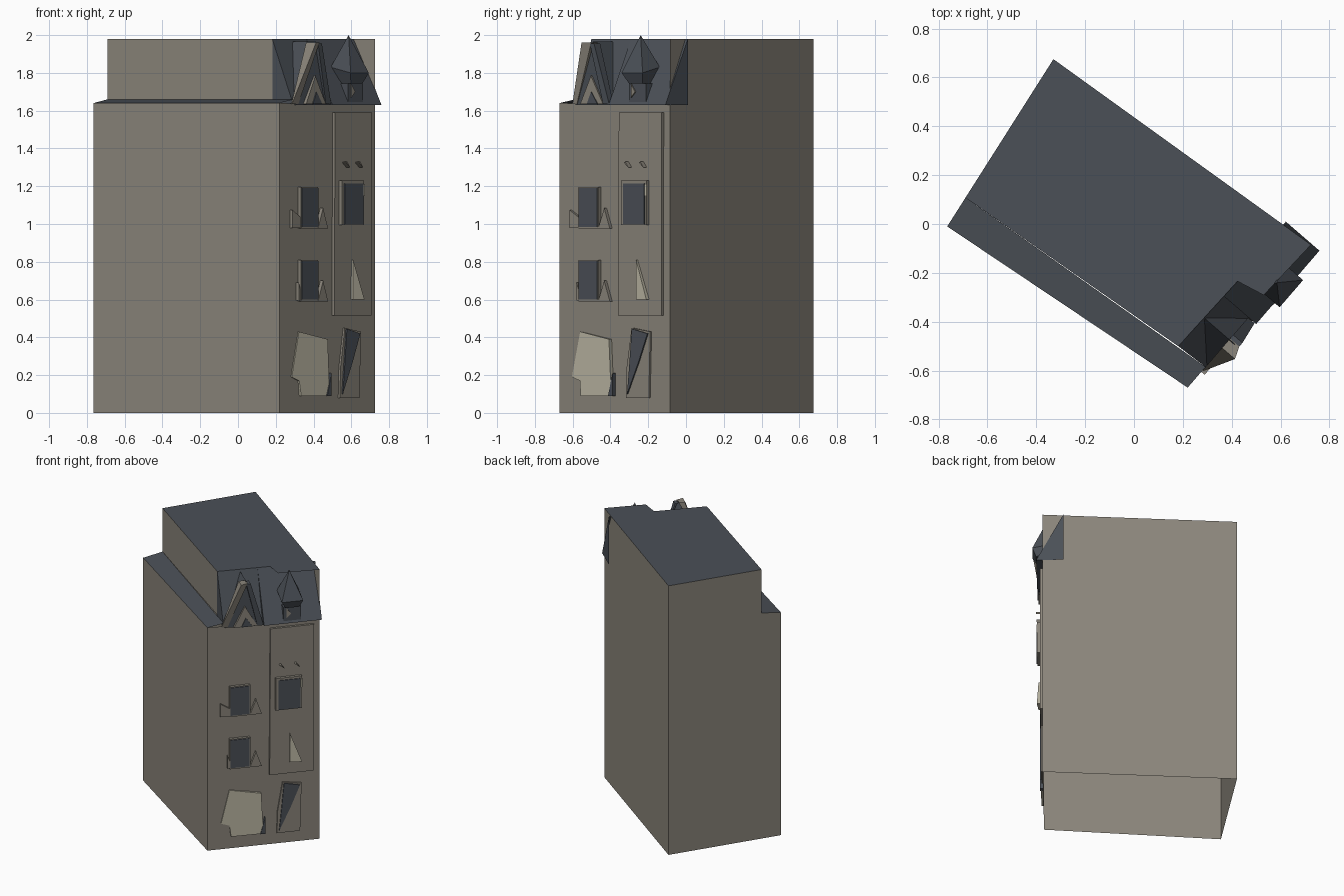
import bpy
import bmesh
from mathutils import Vector

if "Cube" in bpy.data.objects:
    bpy.data.objects.remove(bpy.data.objects["Cube"], do_unlink=True)


def material(name, rgb):
    m = bpy.data.materials.new(name)
    m.use_nodes = True
    m.diffuse_color = (*rgb, 1)
    m.node_tree.nodes["Principled BSDF"].inputs["Base Color"].default_value = (*rgb, 1)
    return m


STONE = material("stone", (0.26, 0.238, 0.2))
SLATE = material("slate", (0.07, 0.08, 0.095))
CREAM = material("cream_stone", (0.5, 0.47, 0.37))

# Footprint corners; the street facade runs from front to right
left = Vector((-0.765, -0.01, 0))
front = Vector((0.22, -0.67, 0))
right = Vector((0.725, -0.085, 0))
back = Vector((-0.33, 0.675, 0))
along = (right - front).normalized()
outward = Vector((along.y, -along.x, 0))
WIDTH = (right - front).length
EAVE, TOP = 1.63, 1.98


def on(u, w, z):
    """Point at u along the facade, w out from it, z up."""
    return front + along * u + outward * w + Vector((0, 0, z))


def up(p, z):
    return Vector((p.x, p.y, z))


def surface(name, polygons, mat):
    bm = bmesh.new()
    for poly in polygons:
        bm.faces.new([bm.verts.new(p) for p in poly])
    bmesh.ops.remove_doubles(bm, verts=bm.verts, dist=0.0005)
    bmesh.ops.recalc_face_normals(bm, faces=bm.faces)
    mesh = bpy.data.meshes.new(name)
    bm.to_mesh(mesh)
    bm.free()
    mesh.materials.append(mat)
    ob = bpy.data.objects.new(name, mesh)
    bpy.context.collection.objects.link(ob)
    return ob


def plate(name, points, mat, base=0.0):
    """Facade relief: (u, z, w) outline joined back to depth base."""
    face = [on(u, w, z) for u, z, w in points]
    rear = [on(u, base, z) for u, z, w in points]
    n = len(points)
    sides = [[face[i], face[(i + 1) % n], rear[(i + 1) % n], rear[i]] for i in range(n)]
    return surface(name, [face] + sides, mat)


def panel(name, u0, u1, z0, z1, w, mat, base=0.0):
    return plate(name, [(u0, z0, w), (u1, z0, w), (u1, z1, w), (u0, z1, w)], mat, base)


def flat(points, w):
    return [(u, z, w) for u, z in points]


# Main walls, open underneath
step = left.lerp(back, 0.172)
ridge_l, ridge_r = on(0.103, -0.14, TOP), on(0.777, -0.14, TOP)
ledge_end = on(0.112, 0, 1.66)
surface("main_walls", [
    [left, front, up(front, 1.64), up(left, 1.64)],
    [front, right, up(right, EAVE), up(front, 1.64)],
    [right, back, up(back, TOP), up(right, TOP)],
    [back, left, up(left, 1.64), up(step, 1.66), up(step, TOP), up(back, TOP)],
    [up(step, 1.66), up(ridge_l, 1.66), ridge_l, up(step, TOP)],
], STONE)

# Roof surfaces
surface("main_roof", [[up(step, TOP), ridge_l, on(0.463, -0.13, TOP),
                       on(0.49, -0.012, TOP), up(right, TOP), up(back, TOP)]], SLATE)
surface("side_ledge_roof", [[up(left, 1.64), up(front, 1.64), ledge_end, up(step, 1.66)]], SLATE)

# Mansard slopes with end cheeks
SPLIT = 0.38
mid_top = on(SPLIT, -0.14, TOP)
surface("mansard_left", [
    [on(0.112, 0, EAVE), on(SPLIT, 0, EAVE), mid_top, ridge_l],
    [on(0.112, 0, EAVE), ridge_l, up(ridge_l, EAVE)],
], SLATE)
surface("mansard_right", [
    [on(SPLIT, 0.042, EAVE), on(0.777, 0.042, EAVE), ridge_r, mid_top],
    [on(0.777, 0.042, EAVE), up(ridge_r, EAVE), ridge_r],
    [on(SPLIT, 0.042, EAVE), mid_top, up(mid_top, EAVE)],
    [on(SPLIT, 0.042, EAVE), on(0.777, 0.042, EAVE), on(0.777, 0, EAVE), on(SPLIT, 0, EAVE)],
], SLATE)

# Steep gabled dormer
peak, peak_back = on(0.26, 0.03, 1.965), on(0.26, -0.13, 1.965)
surface("gable_dormer_roof", [
    [on(0.12, 0.01, EAVE), peak, peak_back, on(0.12, -0.1, EAVE)],
    [on(0.375, 0.03, EAVE), peak, peak_back, on(0.375, -0.1, EAVE)],
    [on(0.12, 0.01, EAVE), on(0.375, 0.03, EAVE), peak],
], SLATE)
plate("gable_board_left", [(0.095, 1.635, 0.005), (0.135, 1.635, 0.015),
                           (0.265, 1.96, 0.05), (0.215, 1.96, 0.07)], STONE)
plate("gable_board_right", [(0.335, 1.635, 0.035), (0.378, 1.635, 0.035),
                            (0.285, 1.955, 0.05), (0.255, 1.955, 0.05)], SLATE)
plate("gable_window_surround", flat([(0.175, 1.635), (0.335, 1.635), (0.25, 1.785)], 0.035), STONE)
plate("gable_window", flat([(0.225, 1.635), (0.3, 1.635), (0.255, 1.7)], 0.04), SLATE, 0.035)

# Spired dormer
tip = on(0.564, -0.004, 2.0)
rim = [on(0.495, -0.07, 1.83), on(0.495, 0.07, 1.8), on(0.642, 0.07, 1.8), on(0.642, -0.07, 1.83)]
foot = [on(0.525, -0.07, 1.745), on(0.525, 0.045, 1.745), on(0.62, 0.045, 1.745), on(0.62, -0.07, 1.745)]
spire = []
for i in range(4):
    j = (i + 1) % 4
    spire += [[rim[i], rim[j], tip], [foot[i], foot[j], rim[j], rim[i]]]
surface("spire_roof", spire + [foot], SLATE)
panel("spire_window", 0.515, 0.635, EAVE, 1.745, 0.034, SLATE, -0.1)
plate("spire_window_trim", flat([(0.535, 1.67), (0.565, 1.7), (0.535, 1.74)], 0.042), STONE, 0.034)

# Projecting bay and its window
plate("bay_panel", flat([(0.424, 0.515), (0.727, 0.515), (0.73, 1.59), (0.43, 1.59)], 0.017), STONE)
panel("bay_window_frame", 0.462, 0.642, 0.995, 1.23, 0.038, STONE)
panel("bay_window", 0.48, 0.63, 1.0, 1.215, 0.043, SLATE, 0.038)
panel("bay_window_trim", 0.632, 0.645, 1.15, 1.21, 0.042, CREAM, 0.038)
for i, u in enumerate((0.5, 0.605)):
    plate("bay_ornament_%d" % (i + 1),
          flat([(u - 0.012, 1.325), (u + 0.02, 1.3), (u - 0.002, 1.33)], 0.045), STONE)
plate("bay_balcony_shard", [(0.56, 0.6, 0.03), (0.642, 0.6, 0.04), (0.562, 0.81, 0.03)], CREAM)

# Left windows with wedge-shaped sill brackets
for name, z, reach in (("lower", 0.6, 0.135), ("upper", 0.985, 0.085)):
    panel(name + "_window_frame", 0.15, 0.29, z - 0.01, z + 0.21, 0.02, STONE)
    panel(name + "_window", 0.154, 0.285, z, z + 0.205, 0.025, SLATE, 0.02)
    plate(name + "_bracket_left", flat([(reach, z - 0.005), (0.152, z - 0.005),
                                        (0.15, z + 0.05), (reach, z + 0.09)], 0.018), STONE)
    plate(name + "_bracket_right", flat([(0.288, z - 0.01), (0.37, z - 0.01),
                                         (0.33, z + 0.1)], 0.02), STONE)

# Ground-floor doorway pieces
plate("shop_front", [(0.15, 0.43, 0.006), (0.365, 0.39, 0.022), (0.375, 0.2, 0.022),
                     (0.385, 0.09, 0.018), (0.16, 0.09, 0.014), (0.15, 0.17, 0.008),
                     (0.092, 0.19, 0.006)], CREAM)
plate("shop_front_shadow_gap", flat([(0.36, 0.09), (0.392, 0.09), (0.392, 0.21)], 0.024), SLATE)
plate("door_surround", flat([(0.475, 0.08), (0.635, 0.08), (0.645, 0.43),
                             (0.515, 0.45), (0.48, 0.24)], 0.012), STONE)
plate("door", flat([(0.49, 0.1), (0.505, 0.25), (0.523, 0.445), (0.632, 0.42),
                    (0.57, 0.27)], 0.02), SLATE, 0.012)
